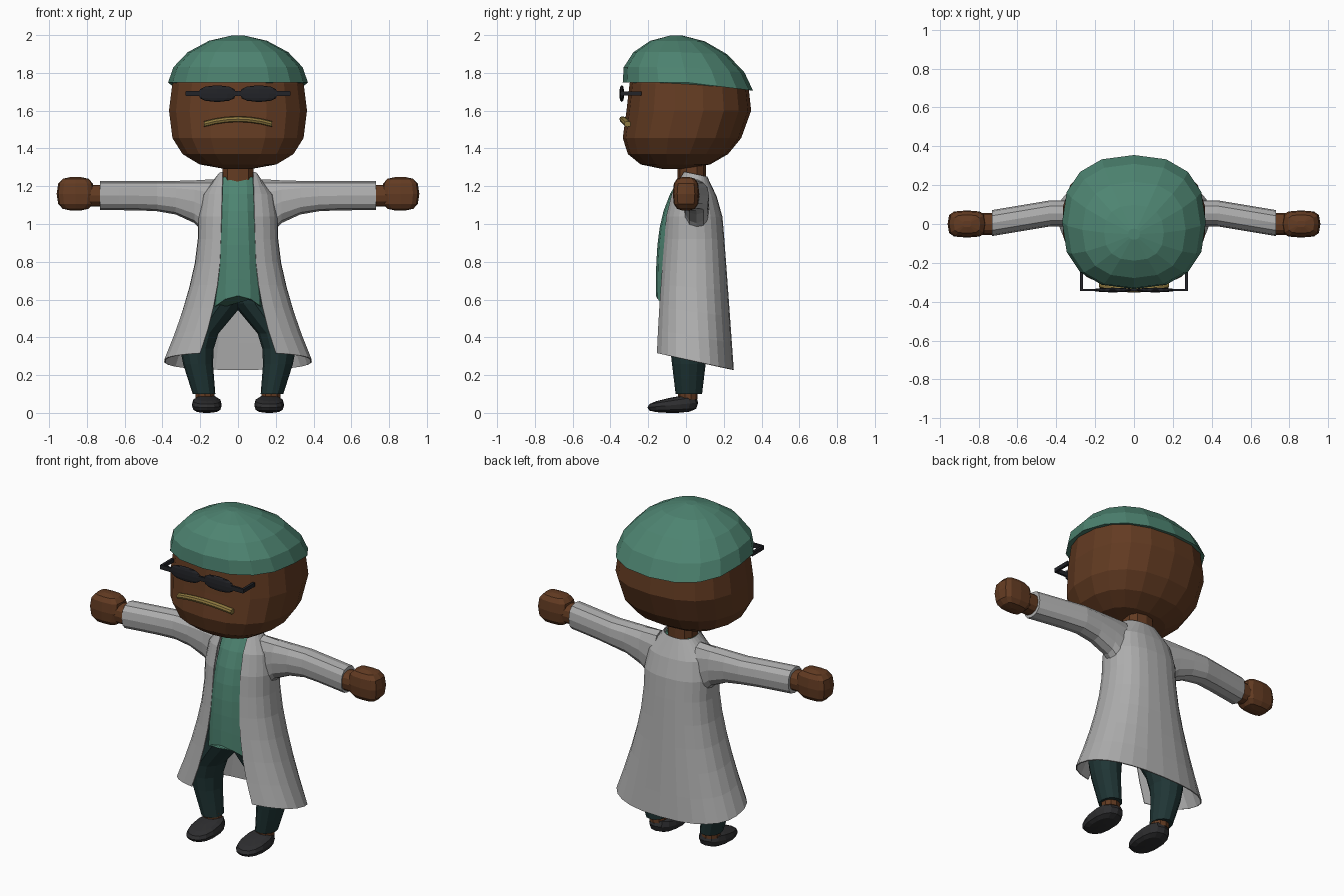
import bpy, bmesh, math

if "Cube" in bpy.data.objects:
    bpy.data.objects.remove(bpy.data.objects["Cube"])


def material(name, red, green, blue):
    mat = bpy.data.materials.new(name)
    mat.use_nodes = True
    colour = (red, green, blue, 1)
    mat.diffuse_color = colour
    mat.node_tree.nodes["Principled BSDF"].inputs["Base Color"].default_value = colour
    return mat


teal = material("teal cloth", 0.075, 0.23, 0.165)
skin = material("brown skin", 0.125, 0.044, 0.016)
pale_grey = material("pale grey cloth", 0.42, 0.42, 0.42)
dark_teal = material("dark teal cloth", 0.014, 0.036, 0.036)
charcoal = material("charcoal leather", 0.027, 0.027, 0.029)
black = material("black plastic", 0.016, 0.017, 0.021)
gold = material("dull gold", 0.27, 0.19, 0.05)


def power(value, exponent):
    return math.copysign(abs(value) ** (2 / exponent), value)


def finish(name, bm, mat, mirror=False):
    bmesh.ops.recalc_face_normals(bm, faces=bm.faces)
    mesh = bpy.data.meshes.new(name)
    bm.to_mesh(mesh)
    bm.free()
    mesh.materials.append(mat)
    ob = bpy.data.objects.new(name, mesh)
    bpy.context.collection.objects.link(ob)
    if mirror:
        ob.modifiers.new("Mirror", "MIRROR")
    return ob


def bridge(bm, rows, closed):
    for low, high in zip(rows, rows[1:]):
        count = len(low)
        for i in range(count if closed else count - 1):
            j = (i + 1) % count
            bm.faces.new((low[i], low[j], high[j], high[i]))


def unchanged(x, y, z):
    return x, y, z


def loft(name, rings, mat, axis="z", sides=16, exponent=2.4, mirror=False, warp=unchanged):
    """Each ring is its position on the axis, two centre values and two radii."""
    bm = bmesh.new()
    rows = []
    for along, centre_u, centre_v, radius_u, radius_v in rings:
        row = []
        for i in range(sides):
            angle = math.tau * i / sides
            u = centre_u + radius_u * power(math.sin(angle), exponent)
            v = centre_v - radius_v * power(math.cos(angle), exponent)
            point = (along, u, v) if axis == "x" else (u, v, along)
            row.append(bm.verts.new(warp(*point)))
        rows.append(row)
    bridge(bm, rows, True)
    bm.faces.new(rows[0])
    bm.faces.new(rows[-1])
    return finish(name, bm, mat, mirror)


def blob(name, centre, radii, mat, roundness, start=-84, steps=8, **options):
    """A rounded block made of stacked rings, from the start latitude upward."""
    x, y, z = centre
    width, depth, height = radii
    rings = []
    for i in range(steps + 1):
        latitude = math.radians(start + (84 - start) * i / steps)
        spread = power(math.cos(latitude), roundness)
        level = z + height * power(math.sin(latitude), roundness)
        rings.append((level, x, y, width * spread, depth * spread))
    return loft(name, rings, mat, **options)


def box(name, centre, size, mat, mirror=False):
    bm = bmesh.new()
    bmesh.ops.create_cube(bm, size=1)
    bmesh.ops.scale(bm, vec=size, verts=bm.verts)
    bmesh.ops.translate(bm, vec=centre, verts=bm.verts)
    return finish(name, bm, mat, mirror)


# Head with the chin pushed forward, and neck
def chin_forward(x, y, z):
    return x, y + min(0, z - 1.6) / 4, z


blob("head", (0, 0.015, 1.6), (0.37, 0.33, 0.31), skin, roundness=2.7, sides=18, warp=chin_forward)
loft("neck", [(z, 0, 0.03, 0.085, 0.075) for z in (1.15, 1.33)], skin, sides=10)


# Cap, leaning forward, with its rim dipping at the back
def cap_lean(x, y, z):
    return x, y - (z - 1.75) / 4, z - max(0, y) * (2 - z) / 2


blob("cap", (0, 0.01, 1.75), (0.37, 0.345, 0.25), teal, roundness=1.8, start=0, steps=4, warp=cap_lean)

# Glasses
blob("lens", (0.11, -0.34, 1.69), (0.1, 0.012, 0.043), black, roundness=2.6, steps=6, sides=12, mirror=True)
box("glasses_bar", (0, -0.34, 1.69), (0.55, 0.012, 0.026), black)
box("glasses_temple", (0.27, -0.29, 1.69), (0.015, 0.11, 0.022), black, mirror=True)


# Moustache, bending down and back toward its ends
def moustache_ring(i):
    x = 0.06 * (i - 3)
    bend = 0.8 * x * x
    return x, bend - 0.335, 1.555 - bend, 0.018, 0.015


loft("moustache", map(moustache_ring, range(7)), gold, axis="x", sides=8)


# Shirt: full at the belly, narrow at the collar
def shirt_ring(i):
    t = i / 7
    return 0.62 + 0.63 * t, 0, 0.03 * t * t, 0.15 - 0.05 * t, 0.16 - 0.1 * t ** 4


def shirt_arch(x, y, z):
    return x, y, z - 4 * x * x * max(0, 1.25 - z) ** 4 / 0.16


loft("shirt", map(shirt_ring, range(8)), teal, warp=shirt_arch)


# Open coat: flared skirt, straight chest, shoulders drawn in to the collar
def coat_row(bm, level, steps=22, exponent=2.4):
    flare = max(0, 0.92 - level) / 0.6
    rise = max(0, level - 0.92) / 0.36
    width = 0.21 + 0.18 * flare ** 1.5 - 0.11 * rise ** 4
    depth = 0.16 + 0.05 * flare - 0.09 * rise ** 2
    opening = 0.09 + 0.11 * flare ** 2 - 0.01 * rise
    start = math.asin((opening / width) ** (exponent / 2))
    row = []
    for i in range(steps + 1):
        angle = start + (math.tau - 2 * start) * i / steps
        x = width * power(math.sin(angle), exponent)
        back = depth * (1 - power(math.cos(angle), exponent))
        dip = 0.22 * back * max(flare, rise ** 3)
        row.append(bm.verts.new((x, 0.04 - depth + back, level - dip)))
    return row


coat_mesh = bmesh.new()
bridge(coat_mesh, [coat_row(coat_mesh, 0.32 + 0.12 * i) for i in range(9)], False)
coat = finish("coat", coat_mesh, pale_grey)
thickness = coat.modifiers.new("Thickness", "SOLIDIFY")
thickness.thickness = 0.006
thickness.offset = 0


# Sleeves, deep at the armpit and bending forward past the elbow
def sleeve_ring(i):
    inward = 1 - i / 6
    armpit = inward ** 5
    elbow = 0.055 - 0.05 * max(0, 1 - 2 * inward)
    return 0.73 - 0.6 * inward, elbow, 1.15 - 0.08 * armpit, 0.067, 0.077 + 0.09 * armpit


loft("sleeve", map(sleeve_ring, range(7)), pale_grey, axis="x", sides=12, mirror=True)

# Wrists and mitten hands
loft("wrist", [(x, 0, 1.15, 0.057, 0.057) for x in (0.7, 0.8)], skin, axis="x", sides=12, mirror=True)
blob("hand", (0.86, 0, 1.16), (0.1, 0.07, 0.09), skin, roundness=3, steps=6, sides=12, exponent=3.4, mirror=True)


# Bow-legged trousers that meet at the hips
def leg_ring(i):
    z = 0.1 + 0.08 * i
    hip = 1 / (1 + math.exp(25 * (0.5 - z)))
    x = 0.22 - 0.15 * hip - max(0, 0.3 - z) / 5
    radius = 0.048 + 0.12 * z
    return z, x, 0.015, radius, radius + 0.01


loft("trouser_leg", map(leg_ring, range(8)), dark_teal, sides=12, exponent=2, mirror=True)
loft("ankle", [(z, 0.175, 0.01, 0.052, 0.052) for z in (0.07, 0.12)], skin, sides=10, exponent=2, mirror=True)


# Shoes, flattened toward the toe
def toe_slope(x, y, z):
    return x, y, z * (1 + 2 * y)


blob("shoe", (0.165, -0.07, 0.048), (0.08, 0.135, 0.048), charcoal, roundness=2.8, steps=6, sides=14, mirror=True, warp=toe_slope)
